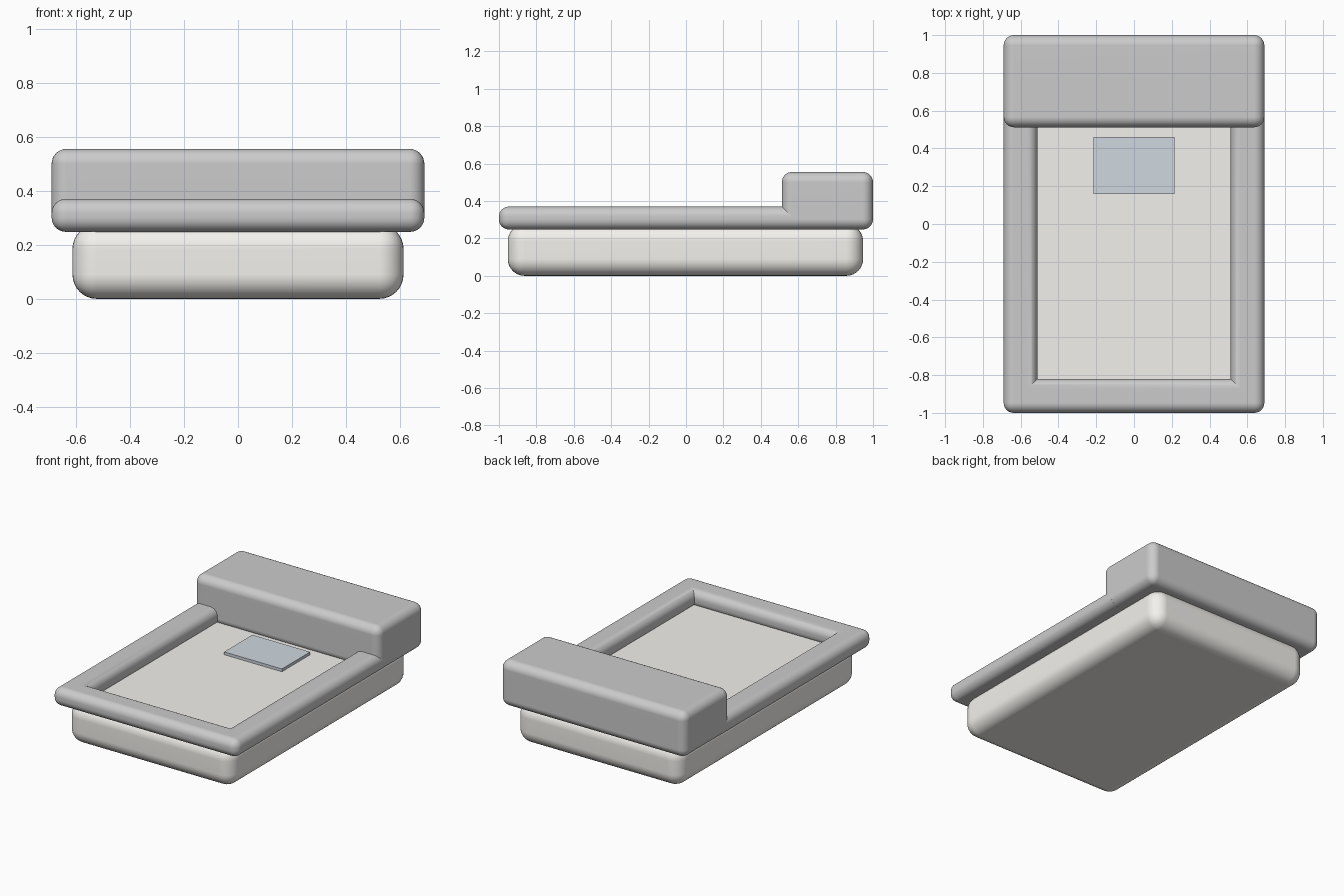
import bpy, bmesh
from mathutils import Vector

if "Cube" in bpy.data.objects:
    bpy.data.objects.remove(bpy.data.objects["Cube"])


def material(name, rgb):
    m = bpy.data.materials.new(name)
    m.diffuse_color = (*rgb, 1)
    m.use_nodes = True
    m.node_tree.nodes["Principled BSDF"].inputs["Base Color"].default_value = m.diffuse_color
    return m


def prism(name, outline, z0, z1, radius=0.0, keep=lambda a, b: True, mat=None):
    """Extrude an outline upward and round the edges accepted by keep(a, b)."""
    bm = bmesh.new()
    face = bm.faces.new([bm.verts.new((x, y, z0)) for x, y in outline])
    top = bmesh.ops.extrude_face_region(bm, geom=[face])["geom"]
    bmesh.ops.translate(bm, vec=Vector((0, 0, z1 - z0)),
                        verts=[v for v in top if isinstance(v, bmesh.types.BMVert)])
    bmesh.ops.recalc_face_normals(bm, faces=bm.faces)
    if radius:
        edges = [e for e in bm.edges if keep(e.verts[0].co, e.verts[1].co)]
        bmesh.ops.bevel(bm, geom=edges, offset=radius, segments=8,
                        profile=0.5, affect='EDGES', clamp_overlap=True)
    me = bpy.data.meshes.new(name)
    bm.to_mesh(me)
    bm.free()
    ob = bpy.data.objects.new(name, me)
    bpy.context.collection.objects.link(ob)
    if mat:
        me.materials.append(mat)
    bpy.ops.object.select_all(action='DESELECT')
    ob.select_set(True)
    bpy.context.view_layer.objects.active = ob
    bpy.ops.object.shade_smooth_by_angle()
    wn = ob.modifiers.new("flat_faces", 'WEIGHTED_NORMAL')
    wn.keep_sharp = True
    return ob


def rect(x, y0, y1):
    return [(-x, y0), (x, y0), (x, y1), (-x, y1)]


stone = material("pale_stone", (0.9, 0.885, 0.85))
blue_grey = material("blue_grey", (0.62, 0.68, 0.74))

# Base, whose flat top forms the recessed floor
prism("base", rect(0.613, -0.953, 0.947), 0, 0.275, 0.09, mat=stone)

# U-shaped rim; inner corners stay mitred, open ends hide inside the rear block
OX, IX, IY, END = 0.69, 0.512, -0.82, 0.6


def rim_edge(a, b):
    at_end = a.y > END - 0.01 and b.y > END - 0.01
    inner_corner = (abs(a.x) < OX - 0.01 and abs(a.y - IY) < 0.01
                    and (a - b).xy.length < 0.001)
    return not at_end and not inner_corner


prism("rim", [(-OX, -1), (OX, -1), (OX, END), (IX, END), (IX, IY),
              (-IX, IY), (-IX, END), (-OX, END)], 0.248, 0.37, 0.053, rim_edge)

# Raised rear block
prism("rear_block", rect(OX, 0.512, 1.0), 0.248, 0.555, 0.055)

# Thin panel lying on the floor
prism("panel", rect(0.215, 0.16, 0.46), 0.272, 0.294, mat=blue_grey)
